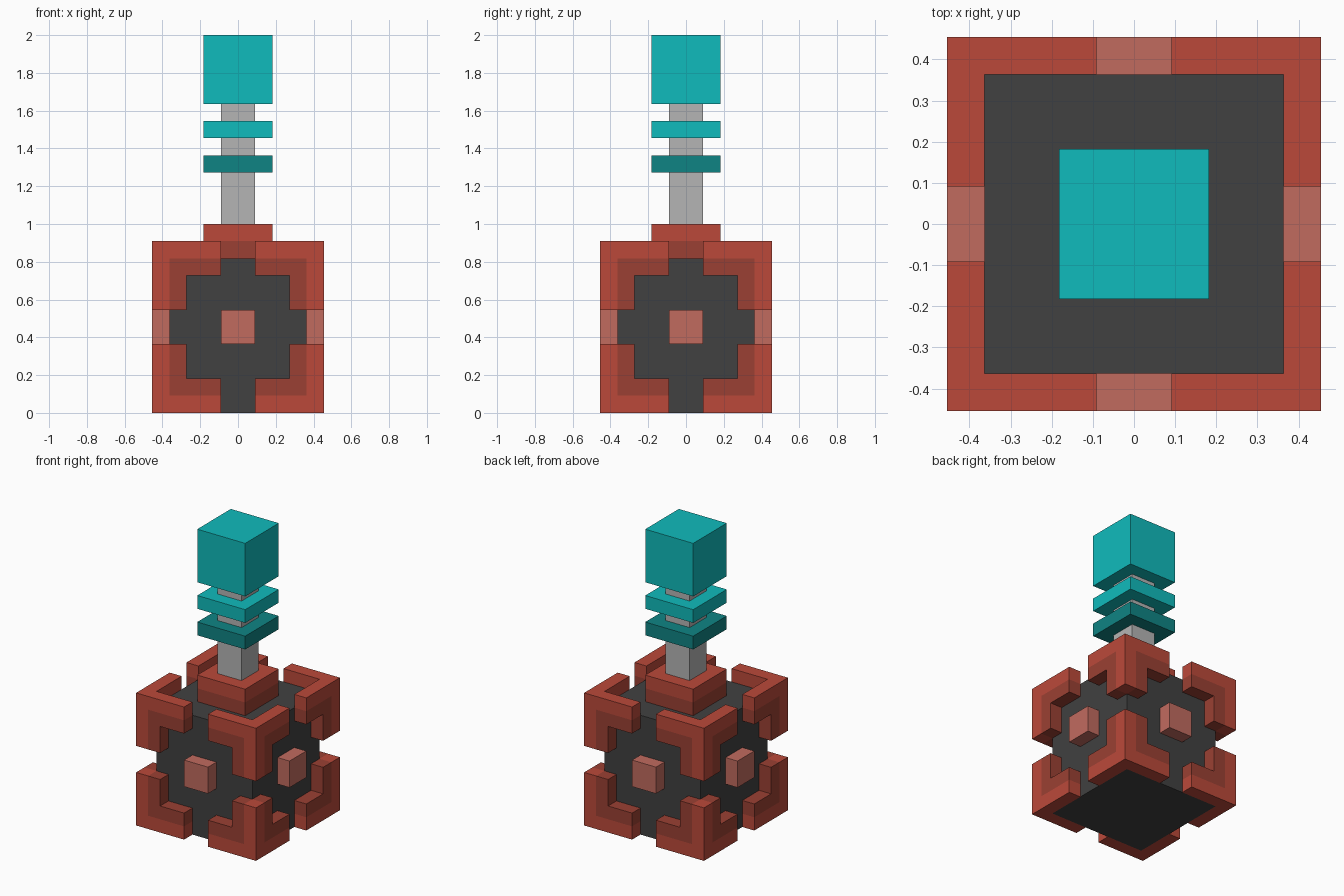
import bpy, bmesh, math
from mathutils import Vector

cube = bpy.data.objects.get("Cube")
if cube:
    bpy.data.objects.remove(cube, do_unlink=True)

U = 1 / 11  # modelling unit: the whole model is 22 units tall


def material(name, rgb):
    lin = [((c / 255 + 0.055) / 1.055) ** 2.4 for c in rgb] + [1]
    m = bpy.data.materials.new(name)
    m.use_nodes = True
    m.diffuse_color = lin
    m.node_tree.nodes["Principled BSDF"].inputs["Base Color"].default_value = lin
    return m


RED = material("red", (187, 73, 58))
DARK_RED = material("dark red", (155, 64, 51))
PINK = material("pale red", (193, 107, 95))
CHARCOAL = material("charcoal", (65, 65, 65))
GREY = material("light grey", (181, 181, 181))
TEAL = material("teal", (16, 187, 188))
DARK_TEAL = material("dark teal", (15, 132, 132))


def finish(name, bm, mats):
    mesh = bpy.data.meshes.new(name)
    bmesh.ops.recalc_face_normals(bm, faces=bm.faces[:])
    bm.to_mesh(mesh)
    bm.free()
    for m in mats:
        mesh.materials.append(m)
    ob = bpy.data.objects.new(name, mesh)
    bpy.context.collection.objects.link(ob)
    return ob


def box(name, lo, hi, mat):
    """Box between two corners given in units."""
    lo, hi = Vector(lo) * U, Vector(hi) * U
    bm = bmesh.new()
    bmesh.ops.create_cube(bm, size=1)
    for v in bm.verts:
        v.co = (lo + hi) / 2 + v.co * (hi - lo)
    return finish(name, bm, [mat])


def block(name, half, z0, z1, mat):
    return box(name, (-half, -half, z0), (half, half, z1), mat)


def bracket(name, sx, sy, sz):
    """Corner guard of unit cells: two L-shaped walls, inner band darker."""
    cells = {}
    for i in range(1, 5):
        for k in range(1, 5):
            if max(i, k) >= 3:
                tone = 0 if max(i, k) == 4 else 1
                cells[(i, 4, k)] = tone
                cells[(4, i, k)] = tone
    bm = bmesh.new()
    for cell, tone in cells.items():
        for axis in range(3):
            for side in (0, 1):
                near = list(cell)
                near[axis] += 2 * side - 1
                if tuple(near) in cells:
                    continue  # only the outer skin is kept
                b, c = (axis + 1) % 3, (axis + 2) % 3
                verts = []
                for db, dc in ((0, 0), (1, 0), (1, 1), (0, 1)):
                    p = list(cell)
                    p[axis] += side
                    p[b] += db
                    p[c] += dc
                    verts.append(bm.verts.new((sx * p[0] * U, sy * p[1] * U, (5 + sz * p[2]) * U)))
                bm.faces.new(verts).material_index = tone
    bmesh.ops.remove_doubles(bm, verts=bm.verts[:], dist=1e-4)
    bmesh.ops.recalc_face_normals(bm, faces=bm.faces[:])
    bmesh.ops.dissolve_limit(bm, angle_limit=math.radians(1), verts=bm.verts[:],
                             edges=bm.edges[:], delimit={'MATERIAL'})
    return finish(name, bm, [RED, DARK_RED])


# Body and its eight corner guards
block("core", 4, 0, 9, CHARCOAL)
for sz, level in ((1, "upper"), (-1, "lower")):
    for sy, depth in ((-1, "front"), (1, "back")):
        for sx, side in ((1, "left"), (-1, "right")):
            bracket(f"{level}_{depth}_{side}_corner_guard", sx, sy, sz)

# Studs in the middle of each side
box("front_stud", (-1, -5, 4), (1, -4, 6), PINK)
box("back_stud", (-1, 4, 4), (1, 5, 6), PINK)
box("left_stud", (4, -1, 4), (5, 1, 6), PINK)
box("right_stud", (-5, -1, 4), (-4, 1, 6), PINK)

# Collar, stem, rings and top block
block("collar_base", 2, 9, 10, DARK_RED)
block("collar_top", 2, 10, 11, RED)
block("stem", 1, 11, 18, GREY)
block("lower_ring", 2, 14, 15, DARK_TEAL)
block("upper_ring", 2, 16, 17, TEAL)
block("top_block", 2, 18, 22, TEAL)
